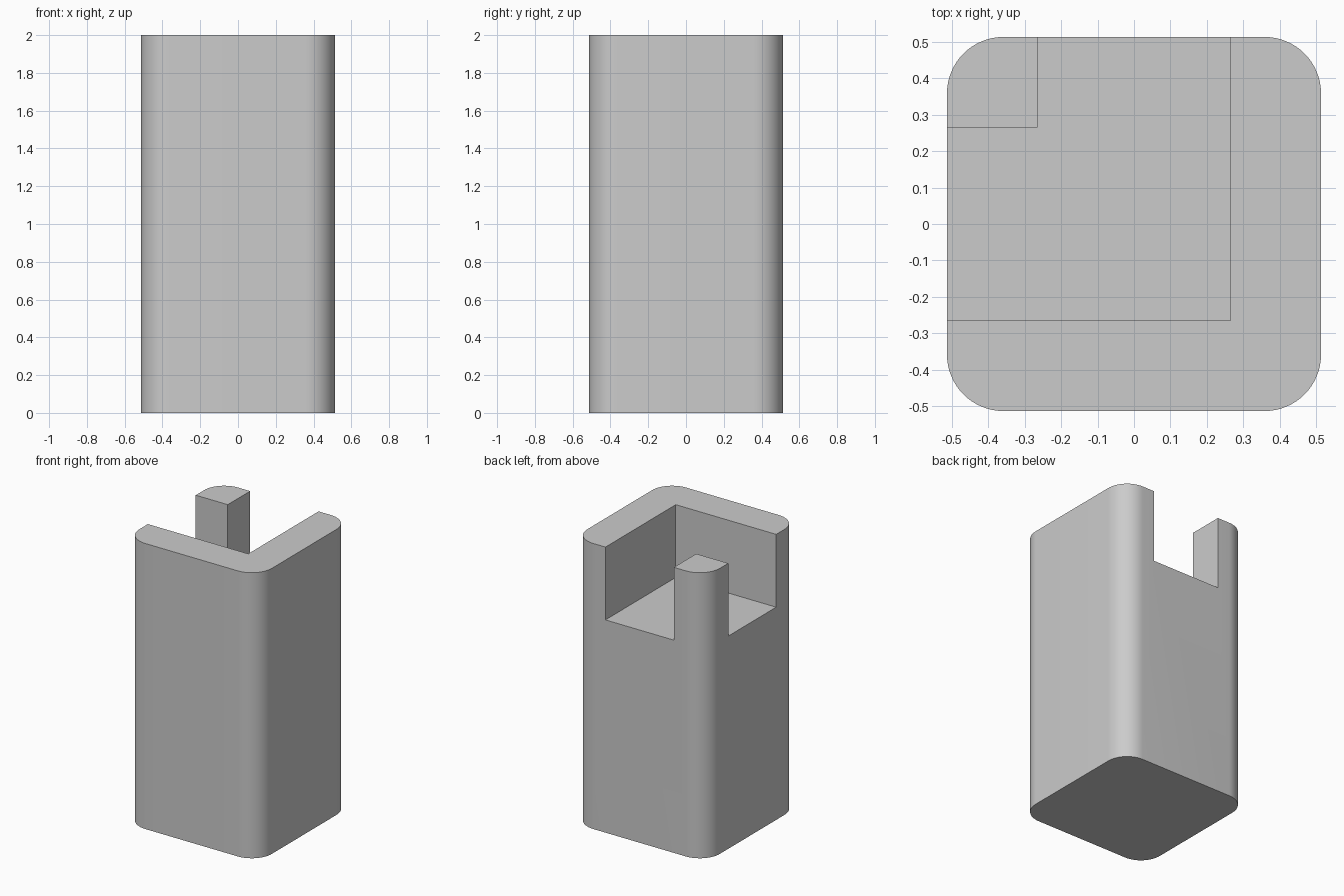
import bpy, bmesh, math

if "Cube" in bpy.data.objects:
    bpy.data.objects.remove(bpy.data.objects["Cube"], do_unlink=True)

HALF, HEIGHT, RADIUS = 0.513, 2.0, 0.155
INNER, FLOOR, OUT = 0.265, 1.49, 0.7
ARC_STEPS = 16

grey = bpy.data.materials.new("plain grey")
grey.use_nodes = True
colour = (0.6, 0.6, 0.6, 1)
grey.diffuse_color = colour
grey.node_tree.nodes["Principled BSDF"].inputs["Base Color"].default_value = colour


def prism(name, outline, bottom, top):
    """Extrude a counter-clockwise outline upward."""
    bm = bmesh.new()
    base = bm.faces.new([bm.verts.new((x, y, bottom)) for x, y in outline])
    ext = bmesh.ops.extrude_face_region(bm, geom=[base], use_keep_orig=True)
    verts = [v for v in ext["geom"] if isinstance(v, bmesh.types.BMVert)]
    bmesh.ops.translate(bm, verts=verts, vec=(0, 0, top - bottom))
    bmesh.ops.recalc_face_normals(bm, faces=bm.faces)
    mesh = bpy.data.meshes.new(name)
    bm.to_mesh(mesh)
    bm.free()
    mesh.materials.append(grey)
    obj = bpy.data.objects.new(name, mesh)
    bpy.context.collection.objects.link(obj)
    return obj


# Rounded square column
outline = []
c = HALF - RADIUS
for quarter, (sx, sy) in enumerate([(1, 1), (-1, 1), (-1, -1), (1, -1)]):
    for i in range(ARC_STEPS + 1):
        a = (quarter + i / ARC_STEPS) * math.pi / 2
        outline.append((sx * c + RADIUS * math.cos(a), sy * c + RADIUS * math.sin(a)))
body = prism("notched_column", outline, 0, HEIGHT)

# L-shaped pocket that leaves two walls and one corner post
pocket = [(-OUT, -INNER), (INNER, -INNER), (INNER, OUT),
          (-INNER, OUT), (-INNER, INNER), (-OUT, INNER)]
cutter = prism("pocket_cutter", pocket, FLOOR, HEIGHT + 0.5)
cutter.hide_render = True

cut = body.modifiers.new("pocket", "BOOLEAN")
cut.operation = "DIFFERENCE"
cut.solver = "EXACT"
cut.object = cutter

bpy.ops.object.select_all(action="DESELECT")
body.select_set(True)
bpy.context.view_layer.objects.active = body
bpy.ops.object.modifier_apply(modifier=cut.name)
bpy.data.objects.remove(cutter, do_unlink=True)
bpy.ops.object.shade_smooth_by_angle(angle=math.radians(30))
